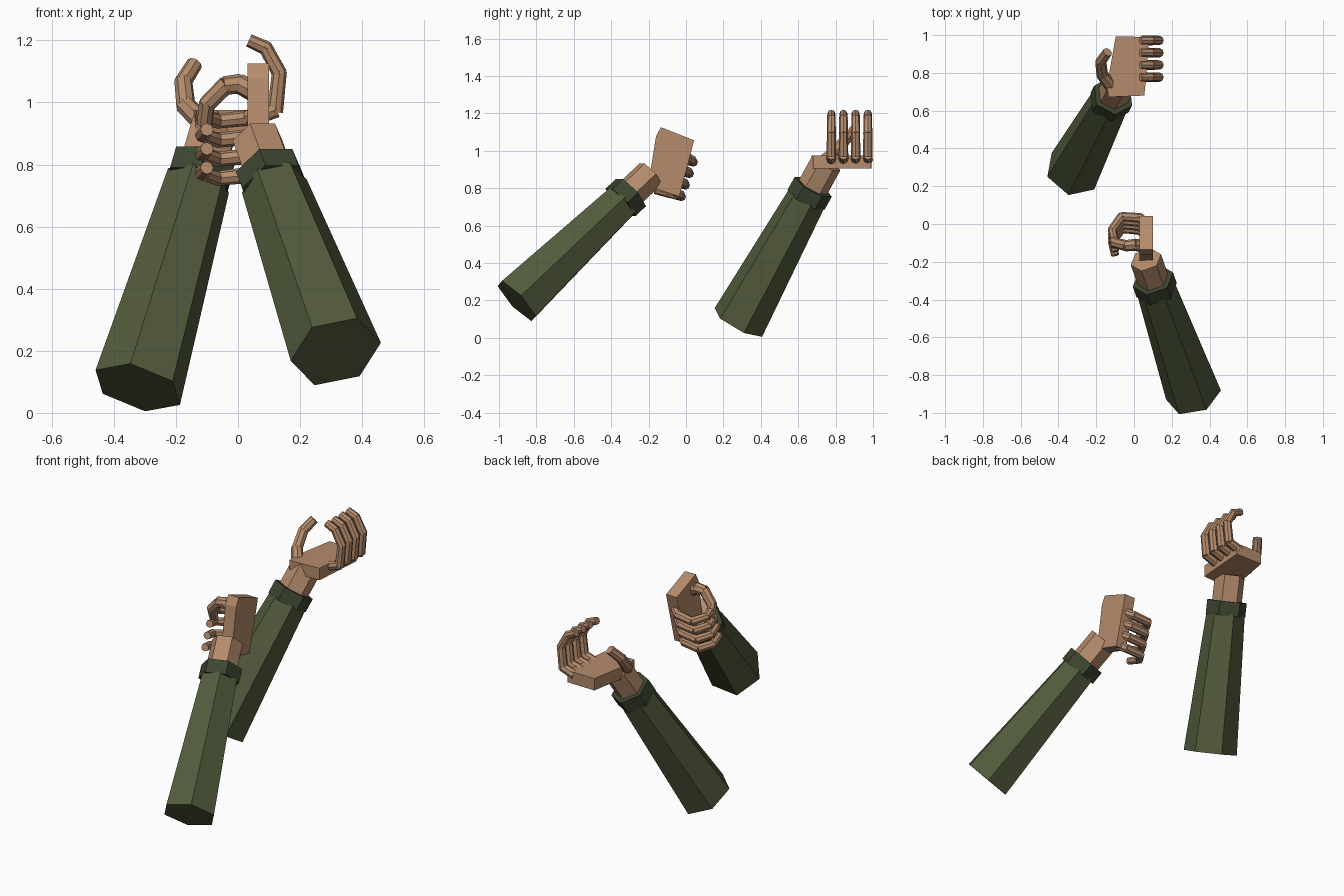
import bpy
from math import cos, sin, pi, radians
from mathutils import Vector as V

if "Cube" in bpy.data.objects:
    bpy.data.objects.remove(bpy.data.objects["Cube"])


def material(name, rgb):
    m = bpy.data.materials.new(name)
    m.diffuse_color = (*rgb, 1)
    m.use_nodes = True
    m.node_tree.nodes["Principled BSDF"].inputs["Base Color"].default_value = m.diffuse_color
    return m


SKIN = material("skin", (0.46, 0.26, 0.15))
CLOTH = material("cloth", (0.085, 0.105, 0.045))
TRIM = material("trim", (0.045, 0.06, 0.03))


def make(name, verts, faces, mat):
    me = bpy.data.meshes.new(name)
    me.from_pydata(verts, [], faces)
    me.materials.append(mat)
    ob = bpy.data.objects.new(name, me)
    bpy.context.collection.objects.link(ob)


def tubes(name, pieces, sides, mat, twist=0.0):
    """One object of capped, tapered prisms: (start, end, radius0, radius1)."""
    verts, faces = [], []
    for a, b, ra, rb in pieces:
        d = (b - a).normalized()
        h = V((d.y, -d.x, 0)).normalized() if abs(d.z) < 0.999 else V((1, 0, 0))
        v = h.cross(d)
        o = len(verts)
        for c, r in ((a, ra), (b, rb)):
            for i in range(sides):
                t = twist + 2 * pi * i / sides
                verts.append(c + (h * cos(t) + v * sin(t)) * r)
        for i in range(sides):
            j = (i + 1) % sides
            faces.append((o + i, o + j, o + sides + j, o + sides + i))
        faces.append(tuple(o + i for i in reversed(range(sides))))
        faces.append(tuple(o + sides + i for i in range(sides)))
    make(name, verts, faces, mat)


def chain(points, r0, r1):
    n = len(points) - 1
    out = []
    for i in range(n):
        a, b = points[i], points[i + 1]
        ext = (b - a).normalized() * 0.006
        ra = r0 + (r1 - r0) * i / n
        out.append((a - ext, b + (ext if i < n - 1 else ext * 0), ra, ra - 0.002))
    return out


def build_arm(side, elbow, cuff_end, centre, F, N, T, finger, drift, thumb):
    # sleeve, cuff and wrist share one axis
    d = (cuff_end - elbow).normalized()
    start = cuff_end - d * 0.07
    tubes(side + "_sleeve", [(elbow, start, 0.15, 0.108)], 6, CLOTH, radians(15))
    tubes(side + "_cuff", [(start - d * 0.01, cuff_end, 0.113, 0.113)], 6, TRIM)
    tubes(side + "_wrist", [(cuff_end - d * 0.03, cuff_end + d * 0.15, 0.085, 0.085)], 6, SKIN)

    def place(f, n, t):
        return centre + F * f + N * n + T * t

    # palm slab: outline in finger / thumb directions
    outline = [(-0.067, -0.131), (0.109, -0.128), (0.09, 0.129),
               (0.085, 0.182), (-0.105, 0.19), (-0.114, 0.136)]
    k = len(outline)
    verts = [place(f, n, t) for n in (-0.035, 0.035) for f, t in outline]
    faces = [tuple(range(k)), tuple(reversed(range(k, 2 * k)))]
    faces += [(i, i + k, (i + 1) % k + k, (i + 1) % k) for i in range(k)]
    faces = [tuple(reversed(f)) for f in faces]
    make(side + "_palm", verts, faces, SKIN)

    # four curled fingers
    for i, name in enumerate(("index", "middle", "ring", "little")):
        t = 0.085 - 0.065 * i
        pts = [place(f, n, t - drift * j) for j, (f, n) in enumerate(finger)]
        tubes(f"{side}_{name}_finger", chain(pts, 0.027, 0.022), 8, SKIN)
    tubes(side + "_thumb", chain([V(p) for p in thumb], 0.034, 0.025), 8, SKIN)


# front arm: hand on edge, fingers closing
build_arm("front", V((0.315, -0.905, 0.197)), V((0.10, -0.294, 0.777)),
          V((0.065, -0.097, 0.912)),
          V((0, 0.945, -0.327)), V((-1, 0, 0)), V((0, 0.327, 0.945)),
          [(0.075, 0.0), (0.11, 0.035), (0.12, 0.13), (0.05, 0.18), (-0.025, 0.165)], 0.007,
          [(0.06, -0.12, 1.03), (0.005, -0.11, 1.06), (-0.04, -0.115, 1.055),
           (-0.10, -0.10, 0.995), (-0.108, -0.07, 0.93)])

# rear arm: open palm facing up
build_arm("rear", V((-0.323, 0.28, 0.082)), V((-0.11, 0.68, 0.807)),
          V((-0.03, 0.862, 0.94)),
          V((1, 0, 0)), V((0, 0, 1)), V((0, -1, 0)),
          [(0.08, 0.012), (0.15, 0.035), (0.163, 0.155), (0.12, 0.235), (0.065, 0.26)], 0.0,
          [(-0.10, 0.70, 0.92), (-0.168, 0.79, 0.99), (-0.176, 0.86, 1.067),
           (-0.14, 0.91, 1.125)])
